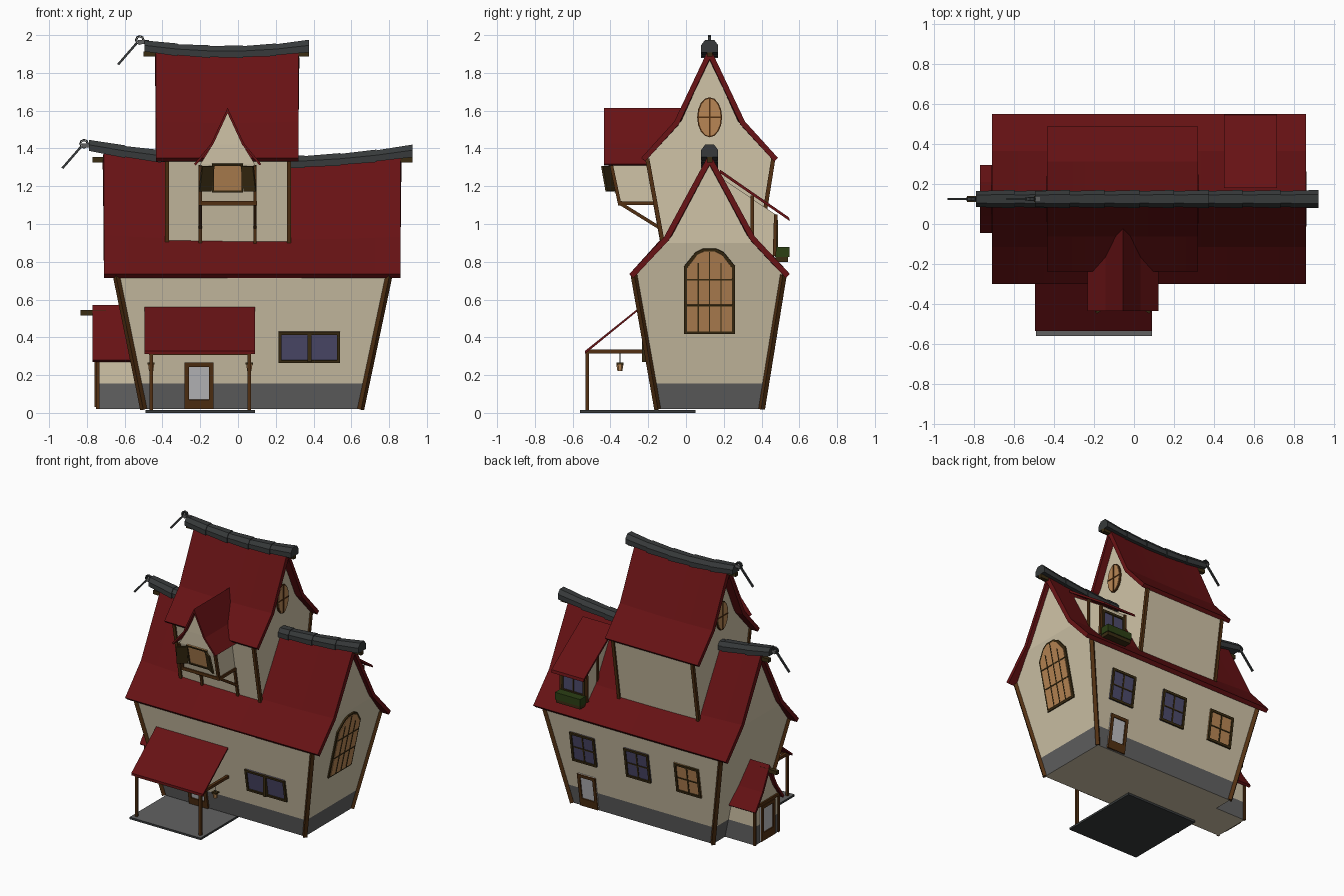
import bpy, bmesh
from math import radians, sin, cos, pi, atan2
from mathutils import Matrix, Vector

cube = bpy.data.objects.get("Cube")
if cube:
    bpy.data.objects.remove(cube, do_unlink=True)

COLOURS = {
    "cream": (0.63, 0.55, 0.39), "red": (0.135, 0.006, 0.007), "brown": (0.085, 0.03, 0.006),
    "dark_brown": (0.042, 0.025, 0.006), "amber": (0.48, 0.24, 0.09), "blue": (0.075, 0.07, 0.15),
    "grey": (0.12, 0.12, 0.12), "slate": (0.038, 0.042, 0.043), "pale": (0.52, 0.52, 0.54),
    "green": (0.025, 0.05, 0.007)}
MATS = {}
for label, rgb in COLOURS.items():
    m = bpy.data.materials.new(label)
    m.use_nodes = True
    m.diffuse_color = (*rgb, 1)
    m.node_tree.nodes["Principled BSDF"].inputs["Base Color"].default_value = (*rgb, 1)
    MATS[label] = m
INDEX = {label: i for i, label in enumerate(COLOURS)}
MID = 0.125  # y of the ridges


def finish(name, bm, colour=None, matrix=None):
    if matrix:
        bm.transform(matrix)
    bmesh.ops.recalc_face_normals(bm, faces=bm.faces)
    if colour:
        for f in bm.faces:
            f.material_index = INDEX[colour]
    me = bpy.data.meshes.new(name)
    bm.to_mesh(me)
    bm.free()
    for m in MATS.values():
        me.materials.append(m)
    ob = bpy.data.objects.new(name, me)
    bpy.context.collection.objects.link(ob)
    return ob


def add_loft(bm, rings, colour):
    rows = [[bm.verts.new(p) for p in r] for r in rings]
    n = len(rows[0])
    faces = [bm.faces.new(rows[0]), bm.faces.new(rows[-1])]
    for a, b in zip(rows, rows[1:]):
        faces += [bm.faces.new((a[i], a[(i + 1) % n], b[(i + 1) % n], b[i])) for i in range(n)]
    for f in faces:
        f.material_index = INDEX[colour]


def add_box(bm, x0, x1, y0, y1, z0, z1, colour):
    add_loft(bm, [[(x0, y0, z), (x1, y0, z), (x1, y1, z), (x0, y1, z)] for z in (z0, z1)], colour)


def box(name, colour, *bounds):
    bm = bmesh.new()
    add_box(bm, *bounds, colour)
    return finish(name, bm)


def beam(name, a, b, size=0.022, colour="brown"):
    a, b = Vector(a), Vector(b)
    d, h = b - a, size / 2
    bm = bmesh.new()
    add_box(bm, -h, h, -h, h, 0, d.length, colour)
    return finish(name, bm, None, Matrix.Translation(a) @ d.to_track_quat('Z', 'Y').to_matrix().to_4x4())


def prism(name, pts, x0, x1, colour):
    bm = bmesh.new()
    add_loft(bm, [[(x, y, z) for y, z in pts] for x in (x0, x1)], colour)
    return finish(name, bm)


def walls(name, levels, sag=None, eave=9, top=10, band=0):
    # stacked rectangles (z, x0, x1, y0, y1), the last one collapsing to a ridge
    bm = bmesh.new()
    add_loft(bm, [[(a, c, z), (b, c, z), (b, d, z), (a, d, z)] for z, a, b, c, d in levels], "cream")
    bmesh.ops.remove_doubles(bm, verts=bm.verts, dist=0.0005)
    if sag:
        long = [e for e in bm.edges if abs(e.verts[0].co.x - e.verts[1].co.x) > 0.3]
        bmesh.ops.subdivide_edges(bm, edges=long, cuts=8, use_grid_fill=True)
        for v in bm.verts:
            if v.co.z > eave:
                v.co.z -= sag(v.co.x) * (v.co.z - eave) / (top - eave)
    for f in bm.faces:
        if 0.03 < f.calc_center_median().z < band:
            f.material_index = INDEX["grey"]
    return finish(name, bm)


def roof(name, a0, a1, centre, half, thick, sag=lambda x: 0, along_y=False):
    prof = [(-d, z) for d, z in reversed(half)] + half[1:]
    eave, top = half[-1][1], half[0][1]
    bm = bmesh.new()
    rows = []
    for i in range(13):
        a = a0 + (a1 - a0) * i / 12
        pts = [(centre + d, z - sag(a) * (z - eave) / (top - eave)) for d, z in prof]
        rows.append([bm.verts.new((d, a, z) if along_y else (a, d, z)) for d, z in pts])
    for r, s in zip(rows, rows[1:]):
        for i in range(len(r) - 1):
            bm.faces.new((r[i], s[i], s[i + 1], r[i + 1]))
    ob = finish(name, bm, "red")
    up = sum(p.normal.z for p in ob.data.polygons)
    mod = ob.modifiers.new("thickness", 'SOLIDIFY')
    mod.thickness, mod.offset, mod.use_even_offset = thick, (-1 if up > 0 else 1), True
    return ob


def facing(x, y, z, turn=0, tilt=0):
    return Matrix.Translation((x, y, z)) @ Matrix.Rotation(radians(turn), 4, 'Z') @ Matrix.Rotation(radians(tilt), 4, 'X')


def window(name, place, w, h, pane, cols=2, rows=2, frame="dark_brown", rim=0.016, sill=0):
    bm = bmesh.new()
    x, z, d = w / 2, h / 2, -0.014
    add_box(bm, -x, x, -0.006, 0.01, -z, z, pane)
    for s in (-1, 1):
        add_box(bm, s * x, s * (x - rim), d, 0.01, -z, z, frame)
        add_box(bm, -x, x, d, 0.01, s * z, s * (z - rim), frame)
    if sill:
        add_box(bm, -x, x, d, 0.01, -z, -z + sill, frame)
    for i in range(1, cols):
        c = -x + w * i / cols
        add_box(bm, c - 0.005, c + 0.005, -0.01, 0, -z, z, frame)
    for i in range(1, rows):
        c = -z + h * i / rows
        add_box(bm, -x, x, -0.01, 0, c - 0.004, c + 0.004, frame)
    return finish(name, bm, None, place)


def shaped_window(name, place, pts, bars, frame):
    bm = bmesh.new()
    for scale, depth, col in ((1, -0.01, frame), (0.88, -0.014, "amber")):
        add_loft(bm, [[(x * scale, y, z * (0.5 + scale / 2) if scale < 1 else z) for x, z in pts]
                      for y in (0.01, depth)], col)
    for b in bars:
        add_box(bm, b[0], b[1], -0.017, 0, b[2], b[3], frame)
    return finish(name, bm, None, place)


def ridge(name, x0, x1, height, n):
    arch = [(-.043, -.035), (-.043, 0), (-.022, .028), (.022, .028), (.043, 0), (.043, -.035)]
    bm = bmesh.new()
    for i in range(n):
        a, b = x0 + (x1 - x0) * i / n, x0 + (x1 - x0) * (i + 1) / n
        add_loft(bm, [[(x, MID + y * s, height(x) + z * s) for y, z in arch]
                      for x, s in ((a, 0.92), (b, 1.06))], "slate")
    return finish(name, bm)


def hook(name, x, z):
    # ring with a hanging tapered bar at the ridge end
    bm = bmesh.new()
    for r, y in ((0.026, 0), (0.018, 0.0)):
        for k in range(8):
            t, u = 2 * pi * k / 8, 2 * pi * (k + 1) / 8
            add_loft(bm, [[(r * cos(q) * e, y + s, r * sin(q) * e) for e, s in
                           ((1, -.008), (1, .008), (.75, .008), (.75, -.008))] for q in (t, u)], "slate")
    finish(name + "_ring", bm, None, Matrix.Translation((x, MID, z)))
    beam(name + "_bar", (x - 0.015, MID, z - 0.015), (x - 0.115, MID, z - 0.13), 0.012, "slate")
    beam(name + "_link", (x - 0.01, MID, z - 0.01), (x + 0.05, MID, z - 0.01), 0.02, "grey")


# Main house
main_sag = lambda x: 0.075 * (1 - ((x - 0.15) / 0.86) ** 2)
walls("house_walls", [(.02, -.50, .65, -.15, .40), (.155, -.528, .678, -.174, .421),
      (.73, -.645, .80, -.275, .515), (.90, -.68, .835, -.11, .36), (.94, -.68, .835, -.075, .325),
      (1.34, -.68, .835, MID, MID)], main_sag, .9, 1.34, .155)
roof("main_roof", -.71, .86, MID, [(0, 1.40), (.24, .94), (.425, .735)], .03, main_sag)
ridge("main_ridge_tiles", -.79, .925, lambda x: 1.405 - main_sag(x), 9)
hook("main_hook", -.815, 1.425)
for i, (x, xt) in enumerate(((-.50, -.645), (.65, .80))):
    for j, (y, yt) in enumerate(((-.15, -.275), (.40, .515))):
        beam(f"house_corner_post_{i}{j}", (x, y, .02), (xt, yt, .73), .026)

# Tower
tower_sag = lambda x: 0.03 * (1 - ((x + 0.06) / 0.43) ** 2)
walls("tower_walls", [(.80, -.375, .27, -.105, .375), (1.345, -.375, .27, -.205, .462),
      (1.55, -.375, .27, -.025, .275), (1.89, -.375, .27, MID, MID)], tower_sag, 1.345, 1.89)
roof("tower_roof", -.435, .32, MID, [(0, 1.945), (.187, 1.545), (.362, 1.35)], .028, tower_sag)
ridge("tower_ridge_tiles", -.495, .375, lambda x: 1.945 - tower_sag(x), 5)
hook("tower_hook", -.52, 1.974)
for i, x in enumerate((-.375, .27)):
    for j, (y, yt) in enumerate(((-.105, -.205), (.375, .462))):
        beam(f"tower_corner_post_{i}{j}", (x, y, .80), (x, yt, 1.345))
oval = [(.066 * cos(2 * pi * k / 16), .106 * sin(2 * pi * k / 16)) for k in range(16)]
for side, x, turn in (("left", .27, 90), ("right", -.375, -90)):
    shaped_window(f"oval_window_{side}", facing(x, MID, 1.565, turn), oval,
                  [(-.004, .004, -.1, .1), (-.06, .06, -.004, .004)], "brown")

# Ridge beam ends
for label, a, b, z in (("main_right", -.77, -.62, 1.34), ("main_left", .78, .925, 1.34),
                       ("tower_right", -.50, -.36, 1.90), ("tower_left", .25, .375, 1.90),
                       ("annex", -.835, -.70, .53)):
    beam(label + "_beam_end", (a, MID, z), (b, MID, z), .028, "dark_brown")

# Front dormer with braces and shutters
DX = -.055
walls("front_dormer_walls", [(1.11, -.20, .09, -.35, -.08), (1.315, -.20, .09, -.397, -.08),
      (1.42, -.135, .025, -.40, -.08), (1.595, DX, DX, -.40, -.08)])
roof("front_dormer_roof", -.435, 0, DX, [(0, 1.615), (.088, 1.425), (.178, 1.318)], .012, along_y=True)
for i, x in enumerate((-.20, .09)):
    beam(f"dormer_post_{i}", (x, -.35, 1.10), (x, -.395, 1.31), .018)
    beam(f"dormer_floor_beam_{i}", (x, -.36, 1.11), (x, -.15, 1.11), .02)
    beam(f"dormer_brace_{i}", (x, -.35, 1.11), (x, -.14, .98), .018)
    beam(f"dormer_wall_post_{i}", (x, -.125, .89), (x, -.165, 1.11), .018)
beam("dormer_front_beam", (-.21, -.35, 1.11), (.10, -.35, 1.11), .022)
window("dormer_window", facing(DX, -.381, 1.245, 0, 12.7), .165, .155, "amber", 1, 1, rim=.01)
for s in (-1, 1):
    bm = bmesh.new()
    add_box(bm, 0, s * .075, -.006, .006, -.068, .068, "dark_brown")
    finish("dormer_shutter", bm, None, facing(DX + s * .08, -.392, 1.24, -s * 33, 12))

# Back dormer with shed roof and planter
prism("back_dormer_walls", [(.2, 1.235), (.475, 1.05), (.465, .83), (.2, .83)], .48, .685, "cream")
prism("back_dormer_roof", [(.18, 1.27), (.55, 1.015), (.545, 1.035), (.18, 1.288)], .45, .715, "red")
for i, x in enumerate((.48, .685)):
    beam(f"back_dormer_post_{i}", (x, .35, .94), (x, .35, 1.15), .018)
    beam(f"back_dormer_corner_{i}", (x, .468, .83), (x, .475, 1.05), .018)
window("back_dormer_window", facing(.5825, .473, .945, 180), .19, .15, "blue", 2, 1)
box("planter", "dark_brown", .485, .68, .475, .54, .80, .85)
box("planter_leaves", "green", .48, .685, .472, .547, .825, .877)

# Side annex with gable
walls("annex_walls", [(.02, -.745, -.5, -.01, .26), (.155, -.745, -.5, -.01, .26),
      (.30, -.745, -.5, -.01, .26), (.54, -.745, -.5, MID, MID)], band=.155)
roof("annex_roof", -.77, -.53, MID, [(0, .57), (.085, .40), (.17, .28)], .018)
for y in (-.01, .26):
    beam("annex_post", (-.742, y, .02), (-.742, y, .31), .018)
beam("annex_gable_beam", (-.747, -.01, .30), (-.747, .26, .30), .02)

# Porch
slab = box("porch_slab", "slate", -.49, .09, -.562, .05, 0, .015)
for p in slab.data.polygons:
    if p.normal.z > .5:
        p.material_index = INDEX["grey"]
prism("porch_roof", [(-.535, .312), (-.24, .552), (-.235, .568), (-.535, .328)], -.495, .09, "red")
for i, x in enumerate((-.46, .06)):
    beam(f"porch_post_{i}", (x, -.522, .01), (x, -.522, .32), .018)
    beam(f"porch_side_beam_{i}", (x, -.525, .325), (x, -.20, .325), .02)
    beam(f"lantern_chain_{i}", (x, -.35, .265), (x, -.35, .32), .004, "slate")
    bm = bmesh.new()
    bmesh.ops.create_cone(bm, segments=6, radius1=.013, radius2=.019, depth=.035, cap_ends=True)
    finish(f"lantern_{i}", bm, "amber", Matrix.Translation((x, -.35, .24)))
    box(f"lantern_cap_{i}", "dark_brown", x - .019, x + .019, -.369, -.331, .257, .268)
beam("porch_front_beam", (-.47, -.522, .315), (.07, -.522, .315), .018)

# Doors
front_y = lambda z: -.15 - .176 * (z - .02)
back_y = lambda z: .40 + .16 * (z - .02)
window("front_door", facing(-.207, front_y(.145), .145, 0, 10), .155, .25, "pale", 1, 1, "brown", .024, .05)
window("back_door", facing(.50, back_y(.15), .15, 180, 9), .145, .25, "pale", 1, 1, "brown", .022, .06)
window("annex_door", facing(-.747, MID, .16, -90), .16, .26, "pale", 1, 1, "brown", .024, .06)

# House windows
window("front_window", facing(.378, front_y(.348), .348, 0, 10), .325, .168, "blue", 2, 1)
box("front_window_mullion", "dark_brown", .368, .388, front_y(.348) - .025, -.19, .27, .425)
for i, (x, col) in enumerate(((.50, "blue"), (.06, "blue"), (-.35, "amber"))):
    window(f"back_window_{i}", facing(x, back_y(.48), .48, 180, 9), .20, .225, col)
arch = [(-.135, -.235), (.135, -.235), (.135, .13), (.075, .205), (.035, .225), (-.035, .225), (-.075, .205), (-.135, .13)]
shaped_window("arched_window", facing(.65 + .211 * .63, MID, .65, 90, 12), arch,
              [(c - .003, c + .003, -.22, .21 - abs(c)) for c in (-.06, 0, .06)]
              + [(-.12, .12, c - .004, c + .004) for c in (-.08, .06)], "dark_brown")
